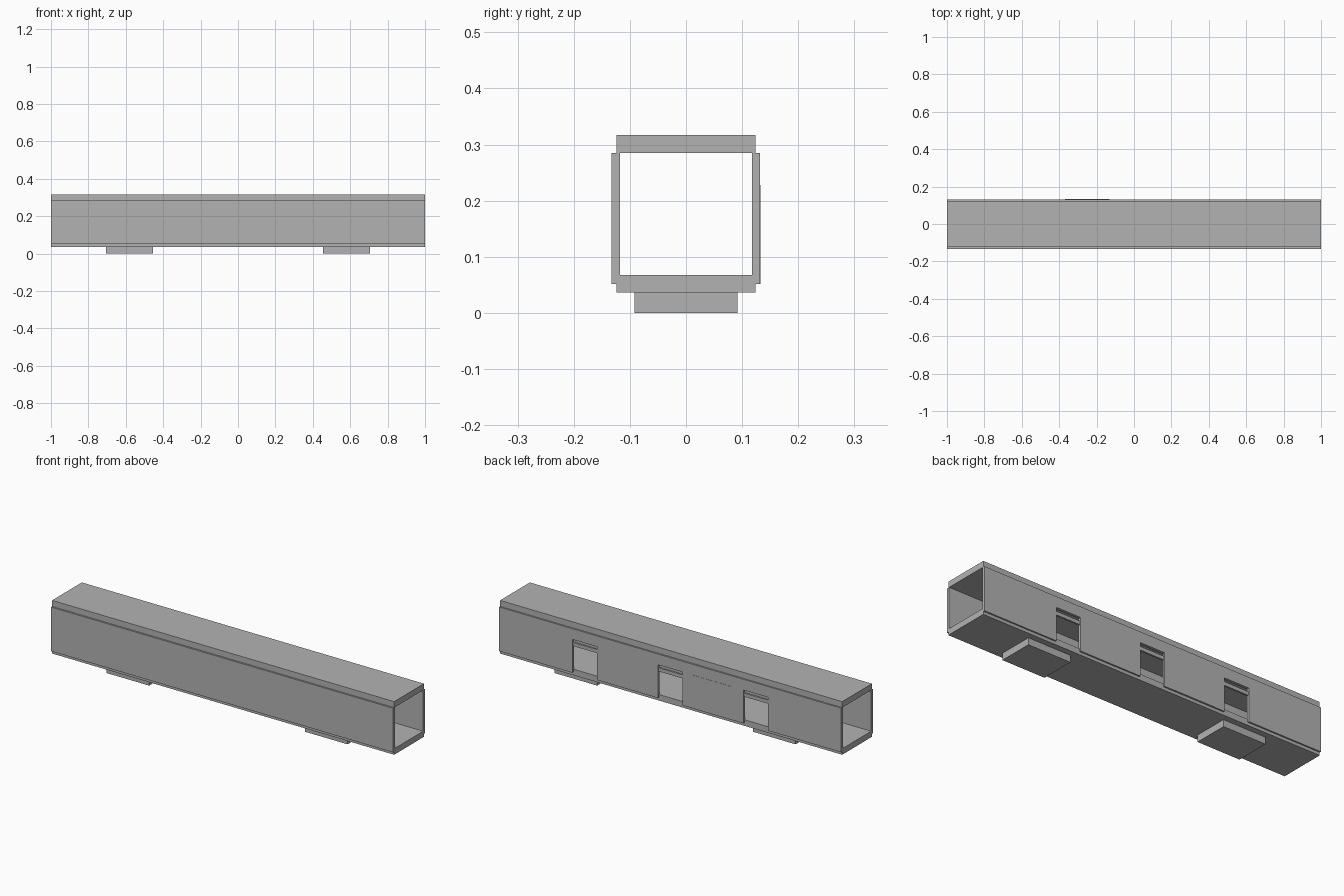
import bpy, bmesh
from mathutils import Vector

default = bpy.data.objects.get("Cube")
if default:
    bpy.data.objects.remove(default, do_unlink=True)

# Single flat colour
grey = bpy.data.materials.new("plain_grey")
grey.use_nodes = True
tone = (0.45, 0.45, 0.45, 1)
grey.diffuse_color = tone
grey.node_tree.nodes["Principled BSDF"].inputs["Base Color"].default_value = tone


def finish(name, bm):
    bmesh.ops.recalc_face_normals(bm, faces=bm.faces)
    mesh = bpy.data.meshes.new(name)
    bm.to_mesh(mesh)
    bm.free()
    mesh.materials.append(grey)
    obj = bpy.data.objects.new(name, mesh)
    bpy.context.collection.objects.link(obj)
    return obj


def box(name, x, y, z):
    """Box between (min, max) pairs on each axis."""
    bm = bmesh.new()
    bmesh.ops.create_cube(bm, size=1)
    for v in bm.verts:
        v.co = Vector([(a + b) / 2 + c * (b - a) for (a, b), c in zip((x, y, z), v.co)])
    return finish(name, bm)


FULL = (-1, 1)
WALL_BOTTOM, WALL_TOP = 0.052, 0.285
INNER, OUTER = 0.118, 0.133
DOOR_TOP, DOOR_HALF = 0.228, 0.072
DOORS = (-0.5, 0, 0.5)

# Roof, floor and closed front wall
box("roof", FULL, (-0.124, 0.124), (WALL_TOP, 0.317))
box("floor", FULL, (-0.124, 0.124), (0.036, 0.068))
box("front_wall", FULL, (-OUTER, -INNER), (WALL_BOTTOM, WALL_TOP))

# Back wall: outline with three door notches, extruded to thickness
outline = [(1, WALL_TOP), (-1, WALL_TOP), (-1, WALL_BOTTOM)]
for x in DOORS:
    a, b = x - DOOR_HALF, x + DOOR_HALF
    outline += [(a, WALL_BOTTOM), (a, DOOR_TOP), (b, DOOR_TOP), (b, WALL_BOTTOM)]
outline.append((1, WALL_BOTTOM))
bm = bmesh.new()
face = bm.faces.new([bm.verts.new((x, INNER, z)) for x, z in outline])
result = bmesh.ops.extrude_face_region(bm, geom=[face])
moved = [v for v in result["geom"] if isinstance(v, bmesh.types.BMVert)]
bmesh.ops.translate(bm, verts=moved, vec=(0, OUTER - INNER - 0.001, 0))
bmesh.ops.triangulate(bm, faces=[f for f in bm.faces if len(f.verts) > 4])
finish("back_wall", bm)

# Rail across the top of each doorway, with a slot above it
for i, x in enumerate(DOORS):
    box(f"door_rail_{i + 1}", (x - DOOR_HALF, x + DOOR_HALF),
        (INNER, 0.128), (0.192, 0.211))

# Slightly raised panel between two doors
box("back_panel", (-0.37, -0.13), (0.125, OUTER), (WALL_BOTTOM, DOOR_TOP))

# Bogie blocks under the floor
for side, sign in (("right", -1), ("left", 1)):
    box(f"{side}_bogie", sorted((sign * 0.455, sign * 0.705)), (-0.092, 0.092), (0, 0.036))
